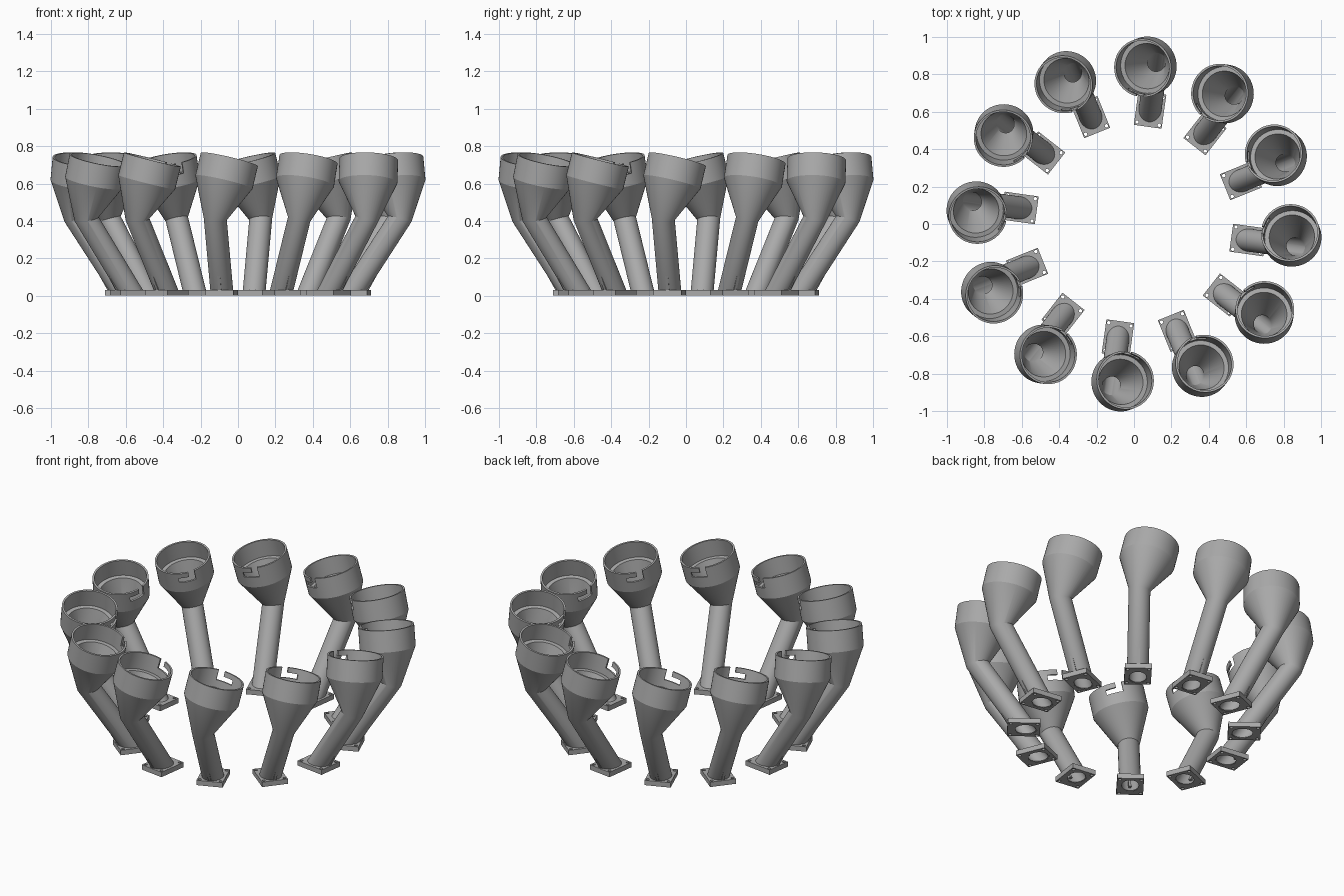
import bpy, bmesh, math
from mathutils import Vector, Matrix

cube = bpy.data.objects.get("Cube")
if cube:
    bpy.data.objects.remove(cube, do_unlink=True)

COUNT, SIDES = 12, 48
FIRST_ANGLE = math.radians(-98)
PLATE_TOP = 0.03

grey = bpy.data.materials.new("plain grey")
grey.use_nodes = True
colour = (0.4, 0.4, 0.4, 1)
grey.diffuse_color = colour
grey.node_tree.nodes["Principled BSDF"].inputs["Base Color"].default_value = colour

# Axis of one arm: x is radial, y is tangential
foot = Vector((0.605, 0, 0))
elbow = Vector((0.873, 0, 0.41))
rim = Vector((0.833, 0.07, 0.728))
up = Vector((0, 0, 1))
pipe_dir = (elbow - foot).normalized()
cup_dir = (rim - elbow).normalized()
miter = (pipe_dir + cup_dir).normalized()


def ring(centre, axis, radius, plane=None):
    """Circle around an axis, optionally slid along it onto a cutting plane."""
    v = axis.cross(Vector((0, 1, 0))).normalized()
    u = v.cross(axis)
    points = []
    for i in range(SIDES):
        a = 2 * math.pi * i / SIDES
        p = u * math.cos(a) * radius + v * math.sin(a) * radius
        if plane:
            p -= axis * (p.dot(plane) / axis.dot(plane))
        points.append(centre + p)
    return points


def to_object(bm, name):
    bmesh.ops.recalc_face_normals(bm, faces=bm.faces)
    mesh = bpy.data.meshes.new(name)
    bm.to_mesh(mesh)
    bm.free()
    mesh.materials.append(grey)
    obj = bpy.data.objects.new(name, mesh)
    bpy.context.collection.objects.link(obj)
    return obj


def prism(bm, points, offset):
    """Add a closed prism from an outline and an extrusion vector."""
    low = [bm.verts.new(p) for p in points]
    high = [bm.verts.new(p + offset) for p in points]
    bm.faces.new(low)
    bm.faces.new(high[::-1])
    for i in range(len(low)):
        j = (i + 1) % len(low)
        bm.faces.new((low[i], high[i], high[j], low[j]))


def carve(obj, cutter):
    """Return the mesh left after the cutter is removed."""
    mod = obj.modifiers.new("cut", 'BOOLEAN')
    mod.operation, mod.solver, mod.object = 'DIFFERENCE', 'EXACT', cutter
    graph = bpy.context.evaluated_depsgraph_get()
    mesh = bpy.data.meshes.new_from_object(obj.evaluated_get(graph))
    bpy.data.objects.remove(obj, do_unlink=True)
    bpy.data.objects.remove(cutter, do_unlink=True)
    return mesh


# Hollow pipe and funnel cup as one closed loft, outside then inside
def cup_ring(depth, radius):
    return ring(rim - cup_dir * depth, cup_dir, radius)


base = foot + pipe_dir * 0.002
loops = [
    ring(base, pipe_dir, 0.061, up),
    ring(elbow, pipe_dir, 0.061, miter),
    cup_ring(0.125, 0.157),
    cup_ring(0, 0.157),
    cup_ring(0, 0.146),
    cup_ring(0.105, 0.146),
    cup_ring(0.105, 0.122),
    ring(elbow, pipe_dir, 0.048, miter),
    ring(base, pipe_dir, 0.048, up),
]
bm = bmesh.new()
rows = [[bm.verts.new(p) for p in loop] for loop in loops]
for r, row in enumerate(rows):
    nxt = rows[(r + 1) % len(rows)]
    for i in range(SIDES):
        j = (i + 1) % SIDES
        bm.faces.new((row[i], row[j], nxt[j], nxt[i]))
tube = to_object(bm, "pipe_and_cup")

# L-shaped locking slot through the inward side of the rim
inward = Vector((-1, 0, 0))
inward = (inward - cup_dir * inward.dot(cup_dir)).normalized()
side = inward.cross(cup_dir)
if side.y < 0:
    side = -side
outline = [(-0.018, 0.02), (-0.018, -0.06), (0.075, -0.06),
           (0.075, -0.03), (0.018, -0.03), (0.018, 0.02)]
bm = bmesh.new()
prism(bm, [rim + inward * 0.09 + side * s + cup_dir * h for s, h in outline], inward * 0.1)
tube_mesh = carve(tube, to_object(bm, "slot_cutter"))

# Mounting plate with a pipe opening and four screw holes
bm = bmesh.new()
x0, x1, half = 0.525, 0.708, 0.075
corners = [(x0, -half), (x1, -half), (x1, half), (x0, half)]
prism(bm, [Vector((x, y, 0)) for x, y in corners], up * PLATE_TOP)
plate = to_object(bm, "plate")
bm = bmesh.new()
below = up * -0.02
prism(bm, ring(foot - pipe_dir * 0.03, pipe_dir, 0.053, up), pipe_dir * 0.12)
for x in (x0 + 0.017, x1 - 0.017):
    for y in (-half + 0.015, half - 0.015):
        prism(bm, ring(Vector((x, y, 0)) + below, up, 0.009), up * 0.08)
plate_mesh = carve(plate, to_object(bm, "hole_cutter"))

# Thin gusset under the leaning pipe
bm = bmesh.new()
profile = [(0.66, 0.028), (0.703, 0.028), (0.822, 0.24), (0.79, 0.24)]
prism(bm, [Vector((x, -0.008, z)) for x, z in profile], Vector((0, 0.016, 0)))
gusset = to_object(bm, "gusset")
gusset_mesh = gusset.data
bpy.data.objects.remove(gusset, do_unlink=True)

tube_mesh.shade_smooth()
tube_mesh.set_sharp_from_angle(angle=math.radians(20))

# Repeat the arm around the circle
parts = {"pipe_and_cup": tube_mesh, "mounting_plate": plate_mesh, "gusset": gusset_mesh}
for k in range(COUNT):
    turn = Matrix.Rotation(FIRST_ANGLE + 2 * math.pi * k / COUNT, 4, 'Z')
    for name, mesh in parts.items():
        obj = bpy.data.objects.new(f"{name}_{k + 1}", mesh)
        obj.matrix_world = turn
        bpy.context.collection.objects.link(obj)
